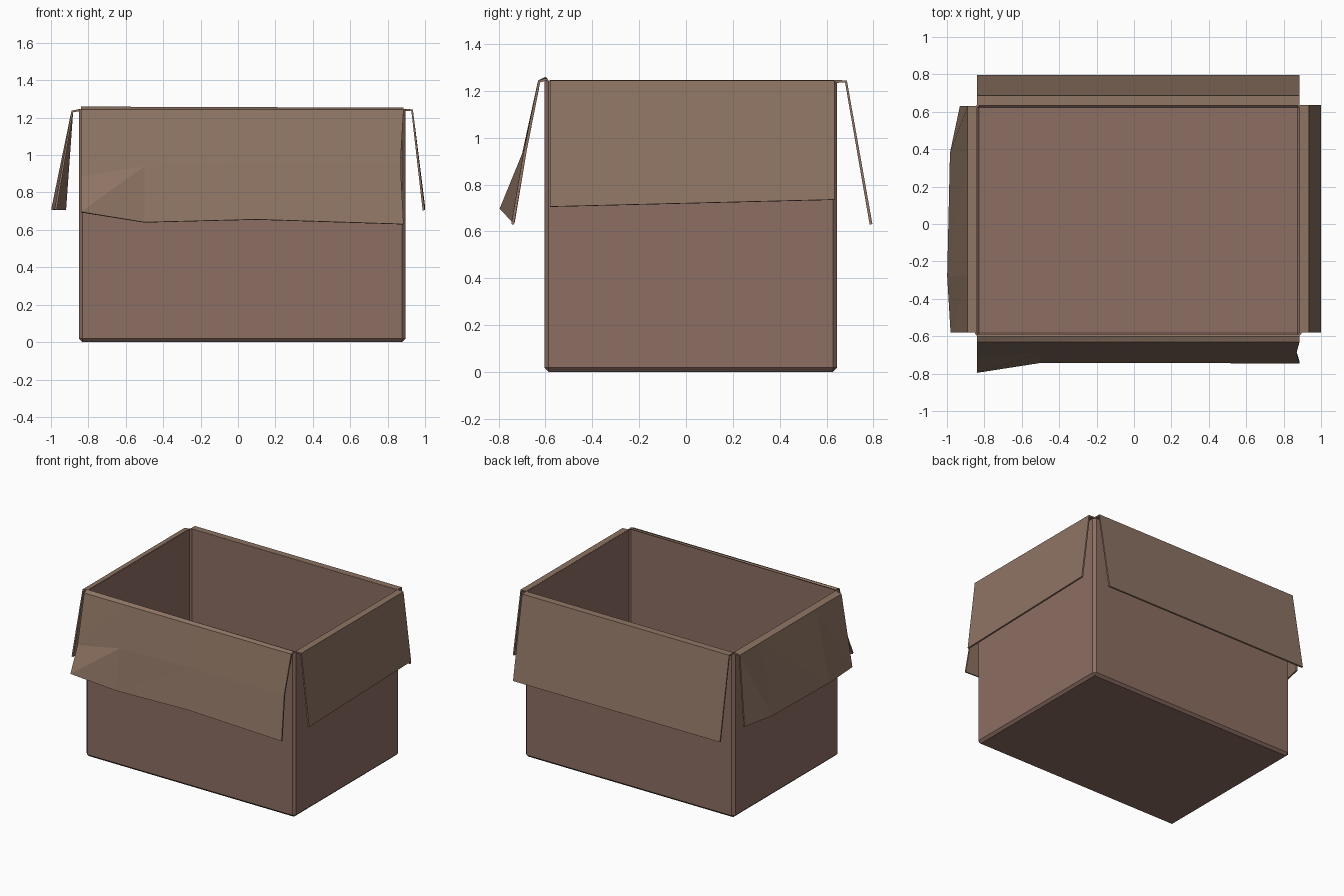
import bpy, bmesh
from mathutils import Vector

cube = bpy.data.objects.get("Cube")
if cube:
    bpy.data.objects.remove(cube)


def make_material(name, rgb):
    mat = bpy.data.materials.new(name)
    mat.use_nodes = True
    mat.diffuse_color = (*rgb, 1)
    mat.node_tree.nodes["Principled BSDF"].inputs["Base Color"].default_value = (*rgb, 1)
    return mat


CARD = make_material("cardboard brown", (0.266, 0.156, 0.125))
FLAP = make_material("flap brown", (0.27, 0.175, 0.125))

# Box extents, corner chamfer and card thickness
X0, X1, Y0, Y1, TOP = -0.85, 0.895, -0.605, 0.645, 1.245
CHAMFER, CARD_T = 0.018, 0.012


def finish(name, bm, mat):
    bmesh.ops.recalc_face_normals(bm, faces=bm.faces)
    mesh = bpy.data.meshes.new(name)
    bm.to_mesh(mesh)
    bm.free()
    mesh.materials.append(mat)
    obj = bpy.data.objects.new(name, mesh)
    bpy.context.collection.objects.link(obj)
    return obj


# Open box: chamfered block without a lid, thickened inward
def make_body():
    bm = bmesh.new()
    bmesh.ops.create_cube(bm, size=1)
    for v in bm.verts:
        v.co = ((X0 + X1) / 2 + v.co.x * (X1 - X0),
                (Y0 + Y1) / 2 + v.co.y * (Y1 - Y0),
                (v.co.z + 0.5) * TOP)
    lid = max(bm.faces, key=lambda f: f.calc_center_median().z)
    edges = [e for e in bm.edges if e not in set(lid.edges)]
    bmesh.ops.delete(bm, geom=[lid], context='FACES_ONLY')
    bmesh.ops.bevel(bm, geom=edges, offset=CHAMFER, segments=1, affect='EDGES')
    obj = finish("box_body", bm, CARD)
    solid = obj.modifiers.new("card thickness", 'SOLIDIFY')
    solid.thickness = CARD_T
    solid.offset = -1


# Flap: rows of points running along the hinge, joined as strips of card
def make_flap(name, rows):
    bm = bmesh.new()
    grid = [[bm.verts.new(Vector(p)) for p in row] for row in rows]
    for upper, lower in zip(grid, grid[1:]):
        for i in range(len(upper) - 1):
            a, b, c, d = upper[i], upper[i + 1], lower[i + 1], lower[i]
            # Fold the sheet along the diagonal so bent corners stay crisp
            bm.faces.new((a, b, d))
            bm.faces.new((b, c, d))
    bmesh.ops.dissolve_limit(bm, angle_limit=0.02, verts=bm.verts, edges=bm.edges)
    obj = finish(name, bm, FLAP)
    solid = obj.modifiers.new("card thickness", 'SOLIDIFY')
    solid.thickness = CARD_T
    solid.offset = 0


make_body()

# Front flap with a bent lower corner and a nicked side
fx = (-0.84, -0.5, 0.1, 0.885)
make_flap("front_flap", [
    [(x, Y0 + 0.012, TOP) for x in fx],
    [(x, Y0 + 0.003, TOP + 0.009 - 0.006 * i / 3) for i, x in enumerate(fx)],
    [(x, Y0 - 0.022, TOP - 0.005) for x in fx],
    [(-0.84, -0.705, 0.88), (-0.5, -0.69, 0.94), (0.1, -0.685, 0.95), (0.868, -0.685, 0.95)],
    [(-0.84, -0.79, 0.695), (-0.5, -0.737, 0.64), (0.1, -0.737, 0.655), (0.885, -0.74, 0.63)],
])

# Back flap, flat and straight
bx = (-0.84, 0.885)
make_flap("back_flap", [
    [(x, y, z) for x in bx]
    for y, z in ((Y1 - 0.008, TOP - 0.005), (Y1 + 0.038, TOP - 0.005), (0.79, 0.63))
])

# Right-hand flap, bottom edge slightly tilted
sy = (-0.58, 0.635)
make_flap("side_flap_plus_x", [
    [(X1 - 0.008, y, TOP - 0.005) for y in sy],
    [(X1 + 0.036, y, TOP - 0.005) for y in sy],
    [(0.993, sy[0], 0.705), (0.993, sy[1], 0.735)],
])

# Opposite flap, bowed along its lower edge
ly = (-0.58, -0.28, 0.38, 0.63)
make_flap("side_flap_minus_x", [
    [(X0 + 0.008, y, TOP - 0.004) for y in ly],
    [(X0 - 0.036, y, TOP - 0.012) for y in ly],
    [(x, y, 0.708) for x, y in zip((-0.975, -0.993, -0.978, -0.925), ly)],
])
